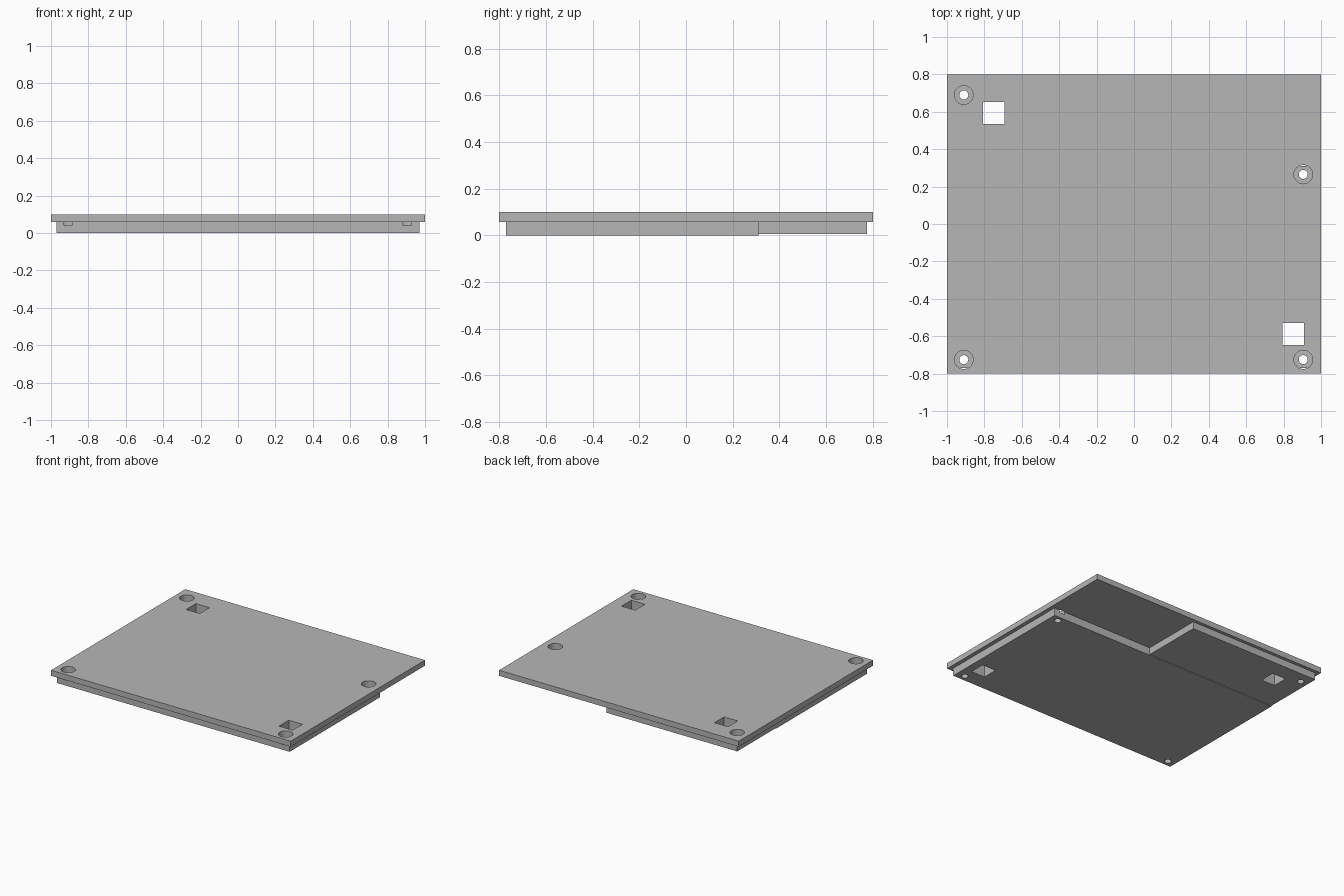
import bpy, bmesh

cube = bpy.data.objects.get("Cube")
if cube:
    bpy.data.objects.remove(cube, do_unlink=True)

GREY = (0.47, 0.47, 0.47, 1.0)
mat = bpy.data.materials.new("plain grey")
mat.use_nodes = True
mat.diffuse_color = GREY
mat.node_tree.nodes["Principled BSDF"].inputs["Base Color"].default_value = GREY


def finish(bm, name):
    mesh = bpy.data.meshes.new(name)
    bm.to_mesh(mesh)
    bm.free()
    obj = bpy.data.objects.new(name, mesh)
    bpy.context.scene.collection.objects.link(obj)
    mesh.materials.append(mat)
    return obj


def box(name, x0, x1, y0, y1, z0, z1):
    bm = bmesh.new()
    bmesh.ops.create_cube(bm, size=1)
    for v in bm.verts:
        v.co.x = x1 if v.co.x > 0 else x0
        v.co.y = y1 if v.co.y > 0 else y0
        v.co.z = z1 if v.co.z > 0 else z0
    return finish(bm, name)


def cylinder(name, x, y, radius, z0, z1):
    bm = bmesh.new()
    bmesh.ops.create_cone(bm, cap_ends=True, segments=40, radius1=radius,
                          radius2=radius, depth=z1 - z0)
    bmesh.ops.translate(bm, verts=bm.verts, vec=(x, y, (z0 + z1) / 2))
    return finish(bm, name)


# Cover plate and the stepped L-shaped underside
TOP, SEAM, REAR = 0.10, 0.058, 0.31
parts = [
    box("cover_plate", -1, 1, -0.8, 0.8, SEAM, TOP),
    box("lower_plate_front", -0.97, 0.97, -0.77, REAR, 0, SEAM),
    box("lower_plate_rear", -0.97, 0.12, REAR, 0.775, 0.005, SEAM),
]

# Counterbored screw holes
cutters = []
for x, y in [(-0.91, 0.69), (0.905, 0.265), (-0.91, -0.725), (0.905, -0.725)]:
    cutters.append(cylinder("screw_hole_cutter", x, y, 0.024, -0.1, 0.2))
    cutters.append(cylinder("counterbore_cutter", x, y, 0.05, 0.04, 0.2))

# Square through windows
for x, y in [(-0.75, 0.593), (0.852, -0.588)]:
    cutters.append(box("window_cutter", x - 0.057, x + 0.057,
                       y - 0.058, y + 0.058, -0.1, 0.2))

# Cut every opening through every plate it meets
for part in parts:
    for cutter in cutters:
        mod = part.modifiers.new("opening", 'BOOLEAN')
        mod.operation = 'DIFFERENCE'
        mod.solver = 'EXACT'
        mod.object = cutter

bpy.context.view_layer.update()
graph = bpy.context.evaluated_depsgraph_get()
meshes = [bpy.data.meshes.new_from_object(p.evaluated_get(graph)) for p in parts]
for part, mesh in zip(parts, meshes):
    part.modifiers.clear()
    part.data = mesh
for cutter in cutters:
    bpy.data.objects.remove(cutter, do_unlink=True)

# Round hole walls smooth, plate edges sharp
for part in parts:
    part.select_set(True)
bpy.context.view_layer.objects.active = parts[0]
bpy.ops.object.shade_smooth_by_angle()
